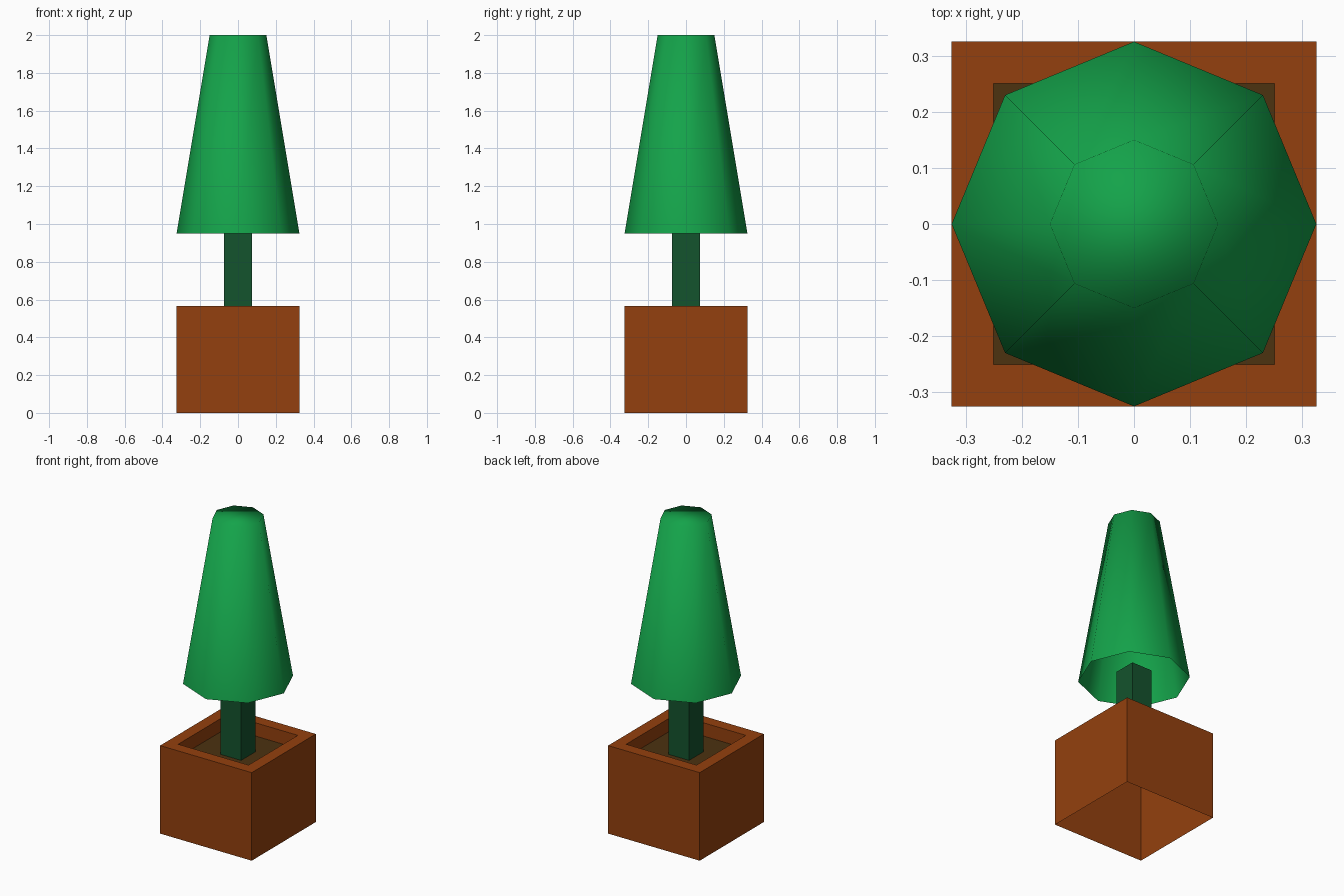
import bpy, bmesh, math

if "Cube" in bpy.data.objects:
    bpy.data.objects.remove(bpy.data.objects["Cube"])


def material(name, rgb):
    lin = [((c / 255 + 0.055) / 1.055) ** 2.4 if c > 10 else c / 255 / 12.92 for c in rgb]
    m = bpy.data.materials.new(name)
    m.diffuse_color = (*lin, 1)
    m.use_nodes = True
    m.node_tree.nodes["Principled BSDF"].inputs["Base Color"].default_value = m.diffuse_color
    return m


def lofted(name, rings, sides, mat, cap_start=False, cap_end=False, smooth=False):
    """Stack of regular polygon rings (radius to corner, z), joined by quads."""
    bm = bmesh.new()
    turn = math.pi / 4
    loops = []
    for r, z in rings:
        loops.append([bm.verts.new((r * math.cos(turn + 2 * math.pi * i / sides),
                                    r * math.sin(turn + 2 * math.pi * i / sides), z))
                      for i in range(sides)])
    for a, b in zip(loops, loops[1:]):
        for i in range(sides):
            j = (i + 1) % sides
            bm.faces.new((a[i], a[j], b[j], b[i]))
    if cap_start:
        bm.faces.new(loops[0][::-1])
    if cap_end:
        bm.faces.new(loops[-1])
    for f in bm.faces:
        f.smooth = smooth
    mesh = bpy.data.meshes.new(name)
    bm.to_mesh(mesh)
    bm.free()
    mesh.materials.append(mat)
    obj = bpy.data.objects.new(name, mesh)
    bpy.context.collection.objects.link(obj)
    return obj


terracotta = material("terracotta", (148, 64, 14))
soil_brown = material("soil brown", (76, 50, 16))
leaf_green = material("leaf green", (20, 163, 74))
trunk_green = material("dark trunk green", (20, 83, 45))

D = math.sqrt(2)  # half width of a square to its corner radius

# Square planter: outer wall, rim and inner wall, open underneath
lofted("planter", [(0.325 * D, 0), (0.325 * D, 0.565), (0.25 * D, 0.565), (0.25 * D, 0.48)],
       4, terracotta)

# Soil surface
lofted("soil", [(0.25 * D, 0.48)], 4, soil_brown, cap_end=True)

# Square trunk, ending just inside the foliage
lofted("trunk", [(0.073 * D, 0.48), (0.073 * D, 1.005)], 4, trunk_green)

# Octagonal tapered foliage, open underneath, closed smooth top
lofted("foliage", [(0.325, 0.95), (0.15, 2.0)], 8, leaf_green, cap_end=True, smooth=True)
